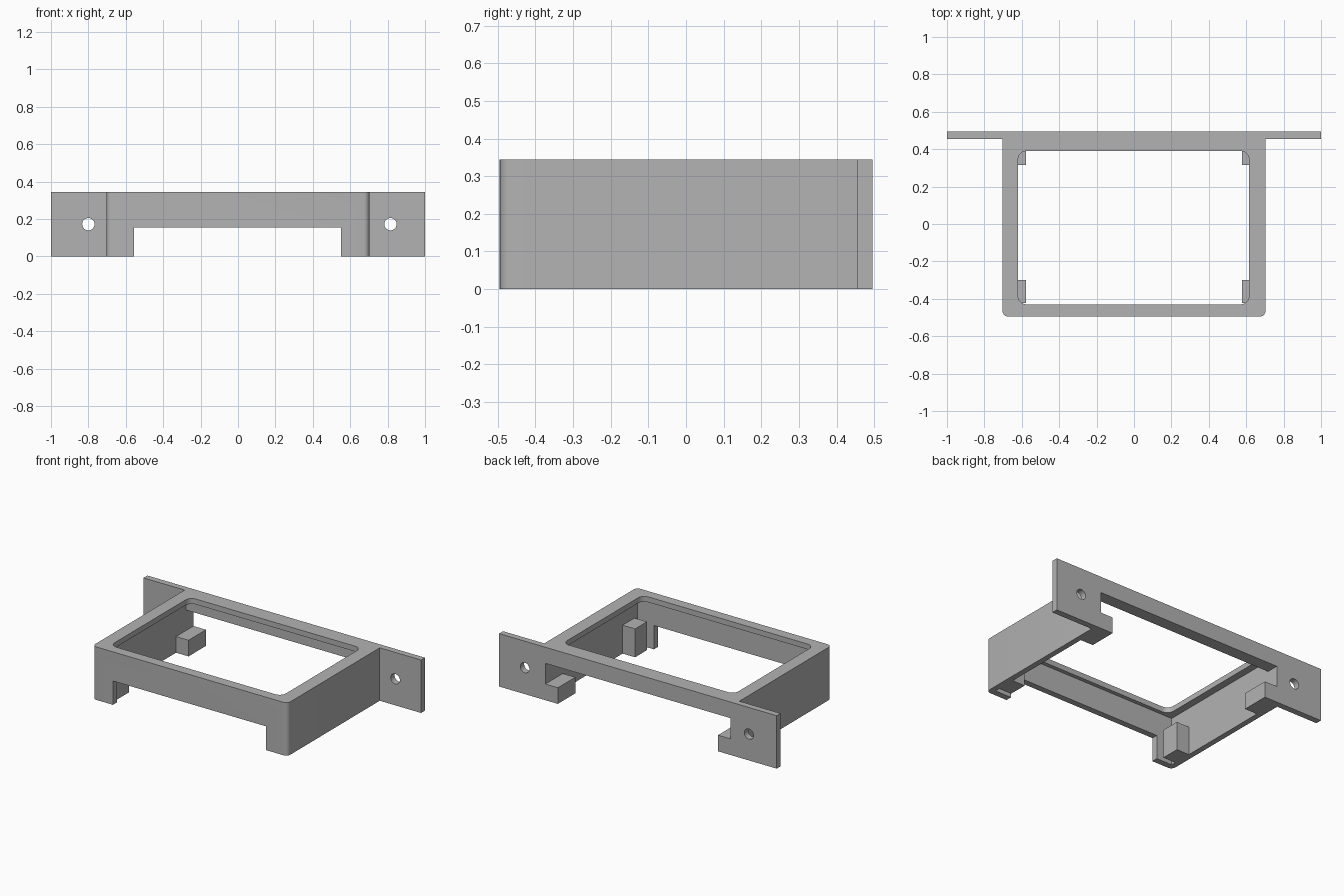
import bpy
import bmesh
import math

default = bpy.data.objects.get("Cube")
if default:
    bpy.data.objects.remove(default, do_unlink=True)

grey = bpy.data.materials.new("plain_grey")
grey.use_nodes = True
colour = (0.45, 0.45, 0.45, 1)
grey.diffuse_color = colour
grey.node_tree.nodes["Principled BSDF"].inputs["Base Color"].default_value = colour

HEIGHT = 0.345
BACK = 0.495
INNER = 0.667


def rounded(x, y, r, sx, sy, steps=6):
    """Arc points for a corner at (x, y); sx, sy give the corner's quadrant."""
    cx, cy = x - sx * r, y - sy * r
    mid = math.atan2(sy, sx)
    angles = [mid + math.radians(90) * (i / steps - 0.5) for i in range(steps + 1)]
    return [(cx + r * math.cos(a), cy + r * math.sin(a)) for a in angles]


def prism(name, outline, z0, z1):
    """Extrude a counter-clockwise outline from z0 to z1."""
    bm = bmesh.new()
    face = bm.faces.new([bm.verts.new((x, y, z0)) for x, y in outline])
    new = bmesh.ops.extrude_face_region(bm, geom=[face])["geom"]
    verts = [v for v in new if isinstance(v, bmesh.types.BMVert)]
    bmesh.ops.translate(bm, verts=verts, vec=(0, 0, z1 - z0))
    bmesh.ops.recalc_face_normals(bm, faces=bm.faces)
    mesh = bpy.data.meshes.new(name)
    bm.to_mesh(mesh)
    bm.free()
    mesh.materials.append(grey)
    obj = bpy.data.objects.new(name, mesh)
    bpy.context.collection.objects.link(obj)
    return obj


def box(name, x0, x1, y0, y1, z0, z1):
    return prism(name, [(x0, y0), (x1, y0), (x1, y1), (x0, y1)], z0, z1)


def cut(target, cutter):
    cutter.hide_render = True
    mod = target.modifiers.new("cut", "BOOLEAN")
    mod.operation = "DIFFERENCE"
    mod.solver = "EXACT"
    mod.object = cutter
    bpy.context.view_layer.objects.active = target
    bpy.ops.object.modifier_apply(modifier=mod.name)
    bpy.data.objects.remove(cutter, do_unlink=True)


# Frame with mounting flange: one T-shaped plan, rounded at the front corners
plan = rounded(-0.703, -BACK, 0.03, -1, -1) + rounded(0.703, -BACK, 0.03, 1, -1)
plan += [(0.703, 0.455), (1, 0.455), (1, BACK), (-1, BACK), (-1, 0.455), (-0.703, 0.455)]
frame = prism("frame", plan, 0, HEIGHT)

# Pocket under the top lip, and openings in the back and front walls
cut(frame, box("pocket", -INNER, INNER, -0.455, 0.415, -0.1, 0.31))
cut(frame, box("back_opening", -INNER, INNER, 0.3, 0.6, -0.1, 0.24))
cut(frame, box("front_opening", -0.555, 0.55, -0.6, -0.4, -0.1, 0.155))

# Rounded window through the top
window = []
for x, y, sx, sy in ((-0.62, -0.43, -1, -1), (0.615, -0.43, 1, -1),
                     (0.615, 0.39, 1, 1), (-0.62, 0.39, -1, 1)):
    window += rounded(x, y, 0.045, sx, sy)
cut(frame, prism("window", window, 0.2, 0.5))

# Screw holes through the flange
for x in (-0.8, 0.815):
    bpy.ops.mesh.primitive_cylinder_add(vertices=32, radius=0.033, depth=0.3,
                                        location=(x, BACK, 0.172),
                                        rotation=(math.pi / 2, 0, 0))
    cut(frame, bpy.context.object)

bpy.ops.object.select_all(action="DESELECT")
frame.select_set(True)
bpy.context.view_layer.objects.active = frame
bpy.ops.object.shade_smooth_by_angle(angle=math.radians(30))

# Corner support blocks: tall at the front, low at the back
for side, s in (("left", 1), ("right", -1)):
    x0, x1 = sorted((s * 0.577, s * INNER))
    box("front_block_" + side, x0, x1, -0.422, -0.3, 0, 0.185)
    box("back_block_" + side, x0, x1, 0.315, BACK, 0, 0.105)
